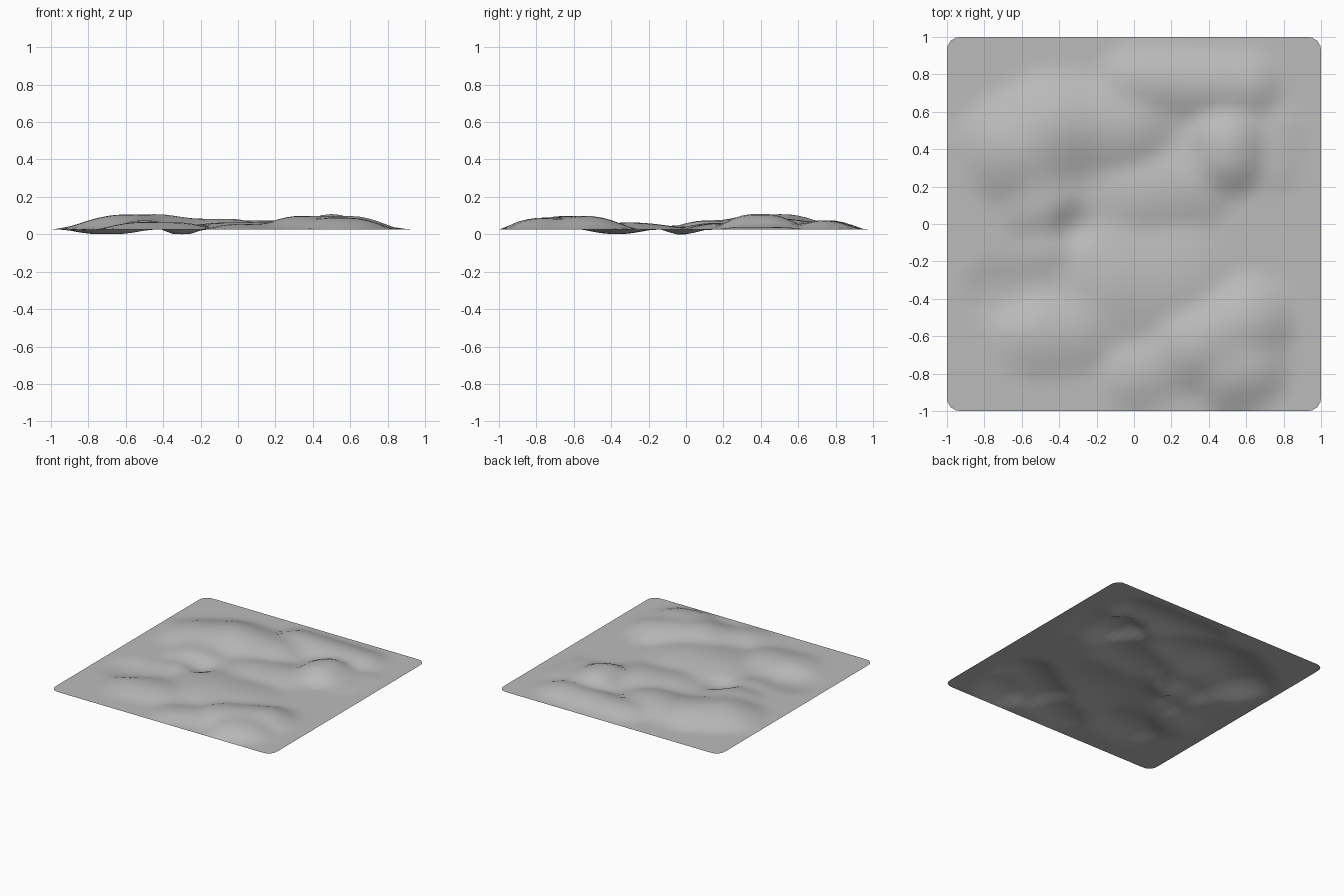
import bpy
import bmesh
from mathutils import Vector

cube = bpy.data.objects.get("Cube")
if cube:
    bpy.data.objects.remove(cube, do_unlink=True)

base_height = 0.025
corner_radius = 0.07
segments = 40

# Ridges: start x, start y, end x, end y, spread, height above the base
ridges = [
    (-.62, .4, -.45, .5, .34, .079),      # west hill
    (-.4, .56, -.05, .52, .28, .058),     # northern arc
    (-.55, .35, -.5, .12, .25, .05),      # arc turning south
    (0, .76, .6, .74, .21, .05),          # back ridge
    (.5, .43, .5, .36, .24, .083),        # north east peak
    (.33, -.66, .6, -.53, .28, .073),     # south east hill
    (.52, -.78, .6, -.76, .25, .063),     # south east spur
    (-.52, -.6, -.34, -.58, .25, .04),    # south west hill
    (-.05, -.3, .2, -.3, .36, .038),      # central plateau
    (.05, .16, .3, .2, .25, .036),        # central rise
    (-.48, -.13, -.46, -.12, .16, .022),  # west knoll
    (-.86, .45, -.8, .4, .15, .018),      # west foot
    (0, -.82, .15, -.75, .2, .03),        # south rise
    (.78, .5, .76, .3, .15, .015),        # east foot
]
hollows = [
    (-.74, -.37, -.66, -.37, .2, .025),
    (-.33, -.02, -.31, -.01, .14, .03),
]


def bump(point, feature):
    """Rounded ridge that fades to nothing away from its crest line."""
    x1, y1, x2, y2, spread, height = feature
    start, end = Vector((x1, y1)), Vector((x2, y2))
    along = end - start
    t = max(0, min(1, (point - start).dot(along) / along.length_squared))
    fade = max(0, 1 - ((point - start - along * t).length / spread) ** 2)
    return height * fade ** 1.5


def terrain_height(x, y):
    point = Vector((x, y))
    hills = sum(bump(point, r) ** 4 for r in ridges) ** 0.25
    dips = sum(bump(point, h) for h in hollows)
    edge = min(1, (1 - max(abs(x), abs(y))) / 0.06)
    return max(0, base_height + (hills - dips) * max(0, edge))


def round_corner(co):
    """Pull points beyond the corner arc back onto it."""
    inner = 1 - corner_radius
    over = Vector((abs(co.x) - inner, abs(co.y) - inner))
    if min(over) > 0 and over.length > corner_radius:
        over *= corner_radius / over.length
        co.x = (inner + over.x) * (1 if co.x > 0 else -1)
        co.y = (inner + over.y) * (1 if co.y > 0 else -1)


# Ground sheet
bm = bmesh.new()
bmesh.ops.create_grid(bm, x_segments=segments, y_segments=segments, size=1)
for v in bm.verts:
    round_corner(v.co)
    v.co.z = terrain_height(v.co.x, v.co.y)
for f in bm.faces:
    f.smooth = True
mesh = bpy.data.meshes.new("ground_sheet")
bm.to_mesh(mesh)
bm.free()
ground = bpy.data.objects.new("ground_sheet", mesh)
bpy.context.collection.objects.link(ground)

# Plain grey colour
grey = bpy.data.materials.new("light_grey")
grey.use_nodes = True
colour = (0.5, 0.5, 0.5, 1)
grey.diffuse_color = colour
grey.node_tree.nodes["Principled BSDF"].inputs["Base Color"].default_value = colour
mesh.materials.append(grey)
